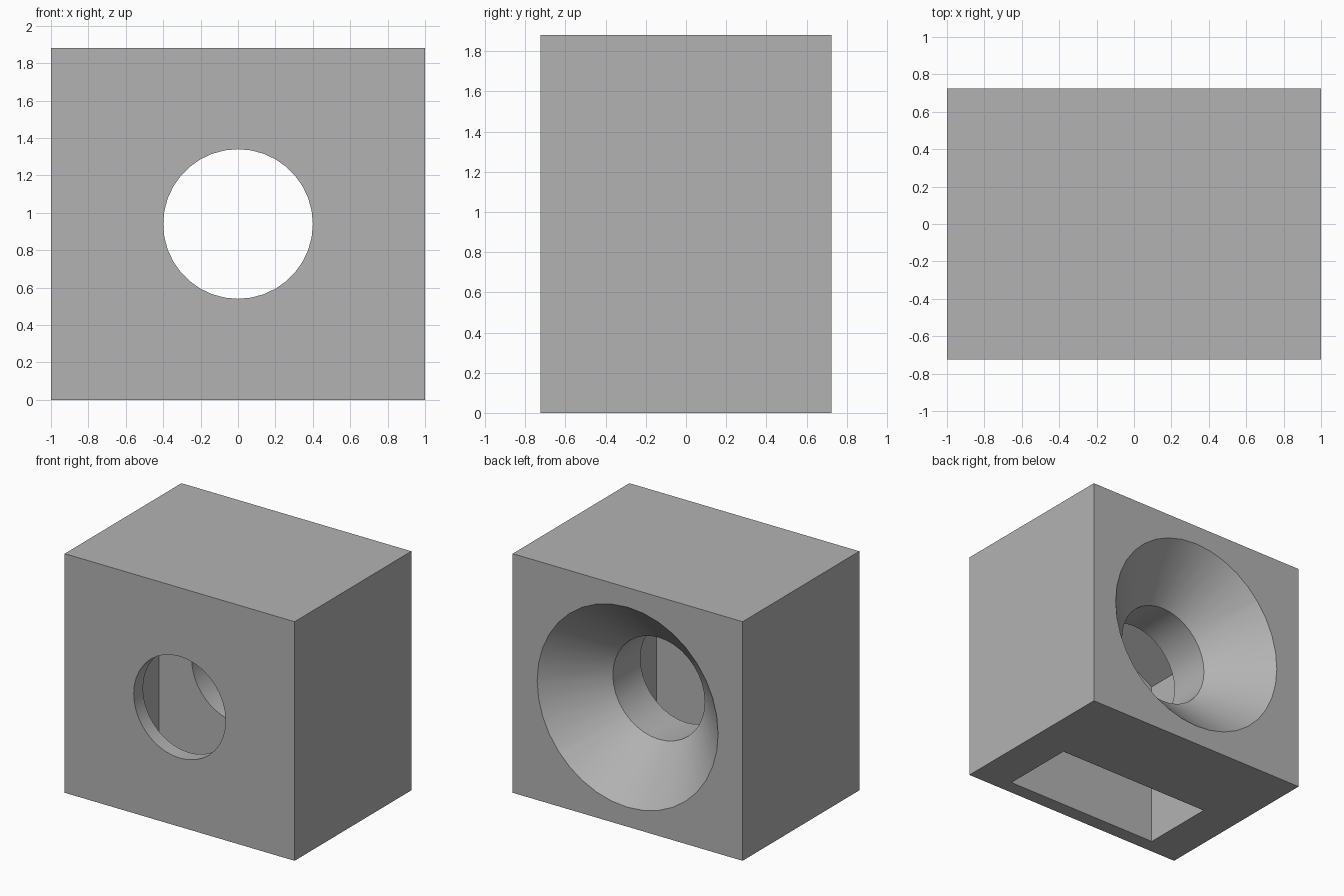
import bpy
import bmesh
import math

if "Cube" in bpy.data.objects:
    bpy.data.objects.remove(bpy.data.objects["Cube"], do_unlink=True)

WIDTH, DEPTH, HEIGHT = 2.0, 1.45, 1.88
MID = HEIGHT / 2           # height of the bore axis
BORE = 0.4                 # bore radius
SINK = 0.387               # depth of the 45 degree countersink
BACK = DEPTH / 2

grey = bpy.data.materials.new("plain grey")
grey.use_nodes = True
grey.diffuse_color = (0.45, 0.45, 0.45, 1)
grey.node_tree.nodes["Principled BSDF"].inputs["Base Color"].default_value = (0.45, 0.45, 0.45, 1)


def loft(name, rings):
    """Closed solid through matching rings of points, capped at both ends."""
    bm = bmesh.new()
    loops = [[bm.verts.new(p) for p in ring] for ring in rings]
    n = len(loops[0])
    for a, b in zip(loops, loops[1:]):
        for i in range(n):
            j = (i + 1) % n
            bm.faces.new((a[i], a[j], b[j], b[i]))
    bm.faces.new(loops[0])
    bm.faces.new(loops[-1])
    bmesh.ops.recalc_face_normals(bm, faces=bm.faces)
    mesh = bpy.data.meshes.new(name)
    bm.to_mesh(mesh)
    bm.free()
    mesh.materials.append(grey)
    obj = bpy.data.objects.new(name, mesh)
    bpy.context.collection.objects.link(obj)
    return obj


def circle(radius, y, sides=36):
    angles = [math.tau * i / sides for i in range(sides)]
    return [(radius * math.cos(a), y, MID + radius * math.sin(a)) for a in angles]


def outline(profile, y):
    return [(x, y, z) for x, z in profile]


# Solid block
w = WIDTH / 2
square = [(-w, 0), (w, 0), (w, HEIGHT), (-w, HEIGHT)]
block = loft("block", [outline(square, -BACK), outline(square, BACK)])

# Through bore that flares into a countersink at the back
extra = 0.1
bore = loft("bore_cutter", [
    circle(BORE, -BACK - extra),
    circle(BORE, BACK - SINK),
    circle(BORE + SINK + extra, BACK + extra),
])

# Nut slot, open below, with the upper half of a hexagon as its roof
half = 0.685
shoulder = MID + half / math.sqrt(3)
apex = MID + 2 * half / math.sqrt(3)
slot_shape = [(-half, -extra), (half, -extra), (half, shoulder), (0, apex), (-half, shoulder)]
slot = loft("slot_cutter", [outline(slot_shape, -0.61), outline(slot_shape, -0.005)])

# Cut the openings
bpy.context.view_layer.objects.active = block
for cutter in (bore, slot):
    cut = block.modifiers.new(cutter.name, "BOOLEAN")
    cut.operation = "DIFFERENCE"
    cut.solver = "EXACT"
    cut.object = cutter
    bpy.ops.object.modifier_apply(modifier=cut.name)
    bpy.data.objects.remove(cutter, do_unlink=True)

# Smooth the round walls and keep the rims crisp
bpy.ops.object.select_all(action="DESELECT")
block.select_set(True)
bpy.ops.object.shade_smooth_by_angle(angle=math.radians(25))
